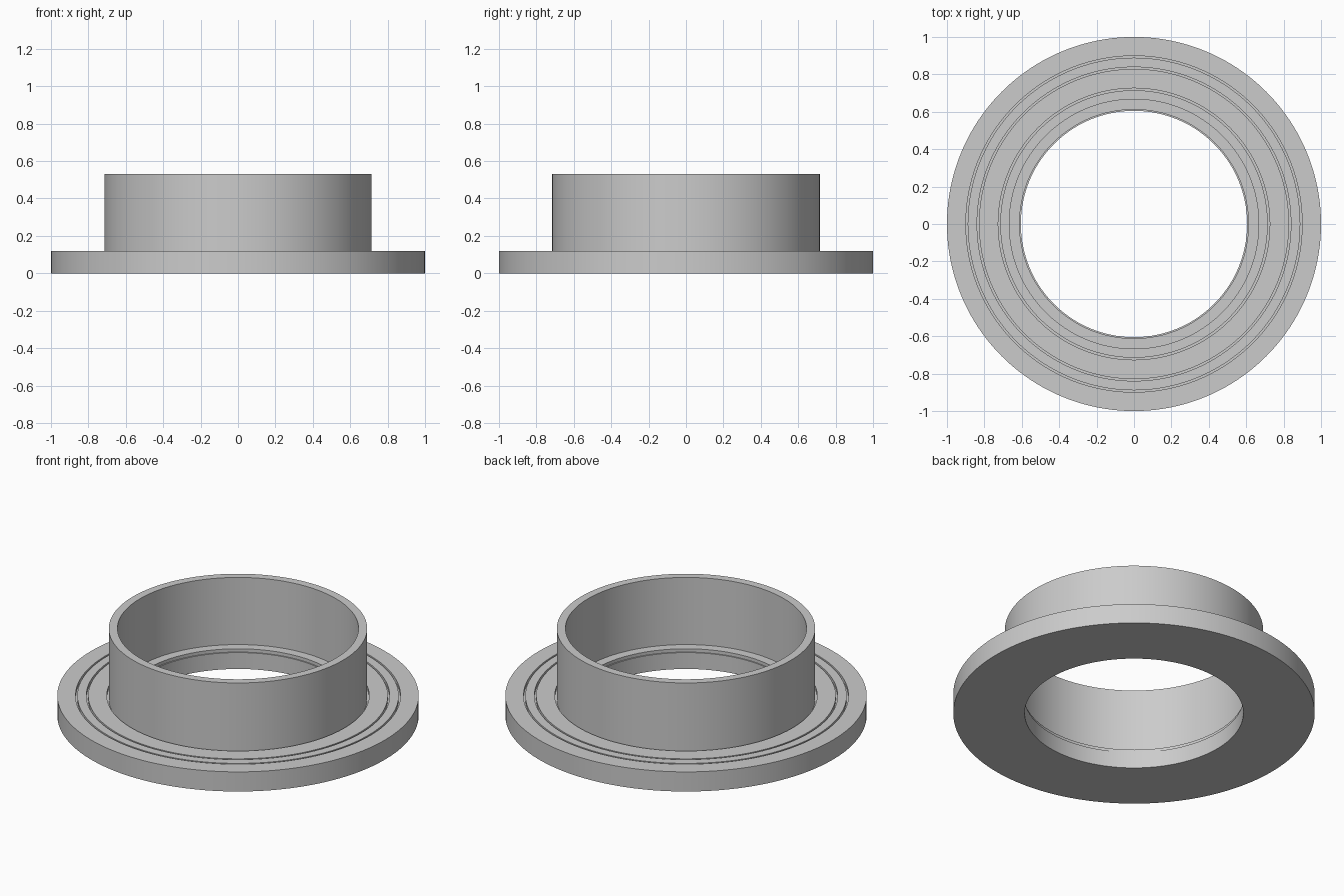
import bpy
import bmesh
import math

cube = bpy.data.objects.get("Cube")
if cube:
    bpy.data.objects.remove(cube, do_unlink=True)

SEGMENTS = 160
FLOOR, TOP, RIM = 0.10, 0.12, 0.53      # groove floor, flange top, collar rim
HOLE, STEP = 0.605, 0.612               # bore and its slightly wider upper step
COLLAR_IN, COLLAR_OUT = 0.667, 0.715
GROOVES = [(0.829, 0.839), (0.889, 0.899)]

# Plain grey
grey = bpy.data.materials.new("grey")
grey.use_nodes = True
colour = (0.6, 0.6, 0.6, 1)
grey.diffuse_color = colour
grey.node_tree.nodes["Principled BSDF"].inputs["Base Color"].default_value = colour


def lathe(name, profile):
    """Turn a closed (radius, height) profile around the z axis."""
    bm = bmesh.new()
    verts = [bm.verts.new((r, 0, z)) for r, z in profile]
    edges = [bm.edges.new((v, verts[i - 1])) for i, v in enumerate(verts)]
    bmesh.ops.spin(bm, geom=verts + edges, cent=(0, 0, 0), axis=(0, 0, 1),
                   angle=math.tau, steps=SEGMENTS)
    bmesh.ops.remove_doubles(bm, verts=bm.verts, dist=0.0005)
    bmesh.ops.recalc_face_normals(bm, faces=bm.faces)
    mesh = bpy.data.meshes.new(name)
    bm.to_mesh(mesh)
    bm.free()
    mesh.materials.append(grey)
    obj = bpy.data.objects.new(name, mesh)
    bpy.context.collection.objects.link(obj)
    bpy.ops.object.select_all(action="DESELECT")
    obj.select_set(True)
    bpy.context.view_layer.objects.active = obj
    bpy.ops.object.shade_smooth_by_angle(angle=math.radians(30))
    return obj


# Stepped bore and upright collar, with a narrow gap around its foot
profile = [(HOLE, 0), (HOLE, FLOOR), (STEP, FLOOR), (STEP, TOP),
           (COLLAR_IN, TOP), (COLLAR_IN, RIM), (COLLAR_OUT, RIM),
           (COLLAR_OUT, FLOOR), (COLLAR_OUT + 0.011, FLOOR),
           (COLLAR_OUT + 0.011, TOP)]
# Concentric grooves in the flange top
for inner, outer in GROOVES:
    profile += [(inner, TOP), (inner, FLOOR), (outer, FLOOR), (outer, TOP)]
# Flange rim
profile += [(1, TOP), (1, 0)]

lathe("flanged_collar", profile)
